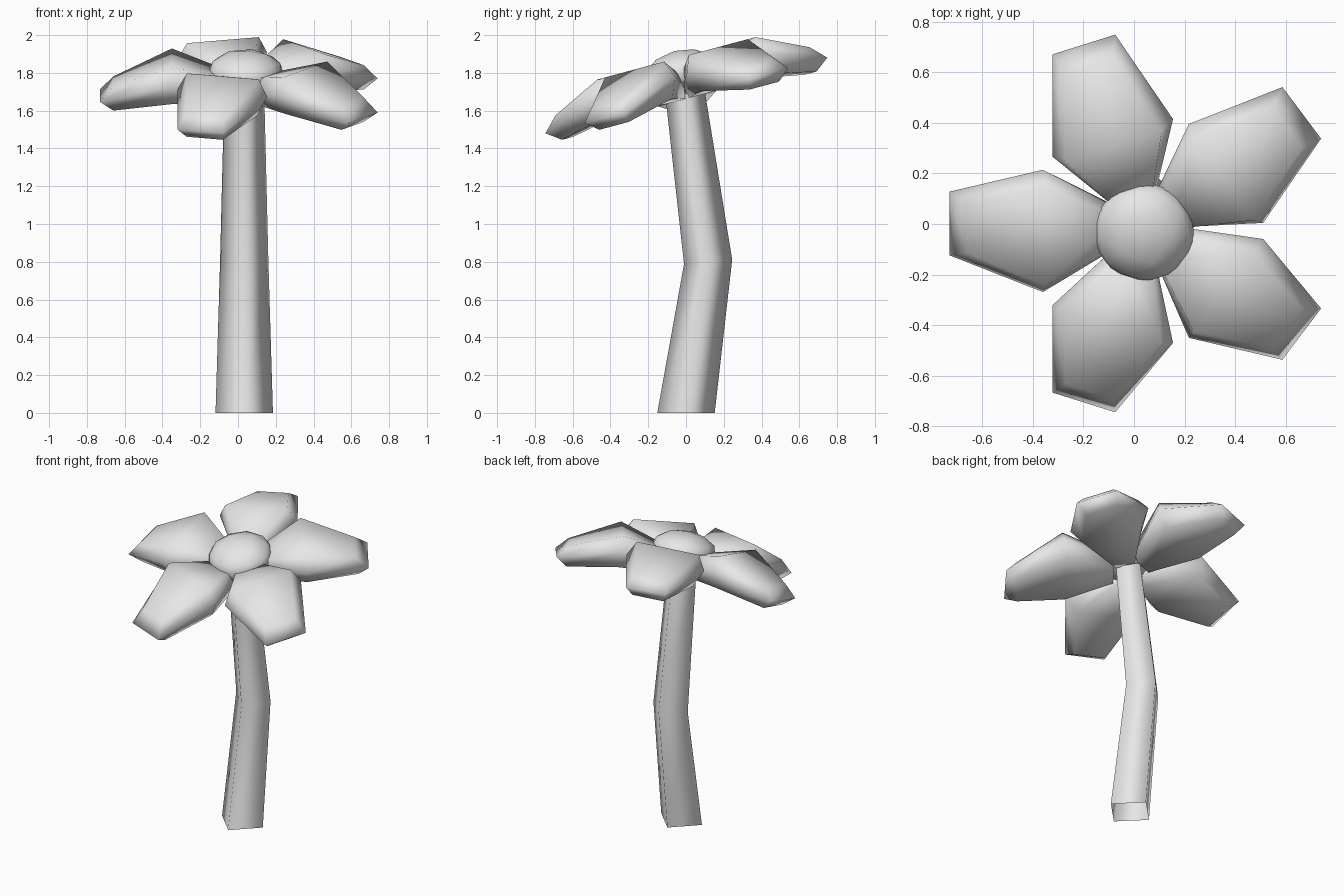
import bpy, bmesh
from math import radians, cos, sin
from mathutils import Matrix, Vector

if "Cube" in bpy.data.objects:
    bpy.data.objects.remove(bpy.data.objects["Cube"], do_unlink=True)

grey = bpy.data.materials.new("light_grey")
grey.use_nodes = True
grey.diffuse_color = (0.8, 0.8, 0.8, 1)
grey.node_tree.nodes["Principled BSDF"].inputs["Base Color"].default_value = (0.8, 0.8, 0.8, 1)

# The flower head leans forward around this frame
HEAD = Matrix.Translation((0.04, -0.03, 1.80)) @ Matrix.Rotation(radians(15), 4, 'X')


def finish(name, bm, matrix=Matrix()):
    bmesh.ops.recalc_face_normals(bm, faces=bm.faces)
    bm.transform(matrix)
    for f in bm.faces:
        f.smooth = True
    mesh = bpy.data.meshes.new(name)
    bm.to_mesh(mesh)
    bm.free()
    mesh.materials.append(grey)
    obj = bpy.data.objects.new(name, mesh)
    bpy.context.collection.objects.link(obj)
    return obj


def bridge(bm, a, b):
    n = len(a)
    for i in range(n):
        bm.faces.new((a[i], a[(i + 1) % n], b[(i + 1) % n], b[i]))


# Petal sections: (distance, half width, height) for top, rim and bottom
SECTIONS = [
    [(0.10, 0.06, 0.00), (0.10, 0.075, -0.07), (0.10, 0.06, -0.14)],
    [(0.39, 0.20, 0.08), (0.40, 0.25, -0.01), (0.39, 0.19, -0.12)],
    [(0.70, 0.10, -0.046), (0.77, 0.13, -0.124), (0.70, 0.10, -0.18)],
]


def petal(index):
    bm = bmesh.new()
    rings = []
    for sec in SECTIONS:
        pts = [(u, h, z) for u, h, z in sec] + [(u, -h, z) for u, h, z in reversed(sec)]
        rings.append([bm.verts.new(p) for p in pts])
    for a, b in zip(rings, rings[1:]):
        bridge(bm, a, b)
    # Close both ends with an upper and a lower face
    for r in (rings[0], rings[-1]):
        bm.faces.new((r[0], r[1], r[4], r[5]))
        bm.faces.new((r[1], r[2], r[3], r[4]))
    finish(f"petal_{index + 1}", bm, HEAD @ Matrix.Rotation(radians(36 + 72 * index), 4, 'Z'))


for i in range(5):
    petal(i)

# Domed flower centre
bm = bmesh.new()
bmesh.ops.create_icosphere(bm, subdivisions=2, radius=1)
finish("flower_centre", bm, HEAD @ Matrix.Diagonal((0.205, 0.205, 0.12, 1)))

# Bent four-sided stem, open at the foot: (y, z, radius, tilt)
bm = bmesh.new()
rings = []
for y, z, r, tilt in [(0, 0, 0.152, 0), (0.117, 0.80, 0.128, 5), (-0.005, 1.69, 0.106, 15)]:
    rot = Matrix.Rotation(radians(tilt), 3, 'X')
    rings.append([bm.verts.new(Vector((0.033, y, z)) + rot @ Vector((r * cos(a), r * sin(a), 0)))
                  for a in (radians(90 * k) for k in range(4))])
for a, b in zip(rings, rings[1:]):
    bridge(bm, a, b)
finish("stem", bm)
